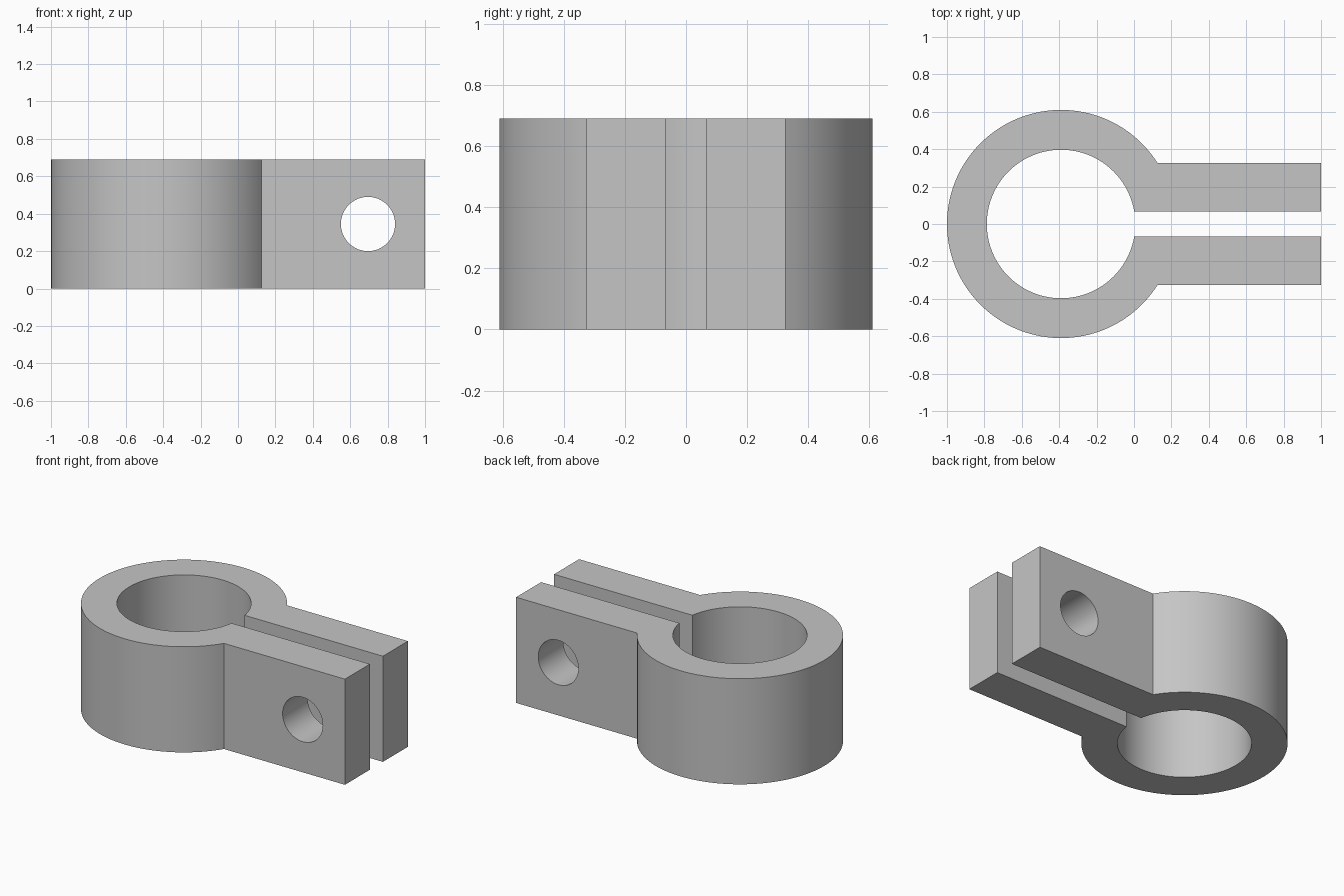
import bpy, bmesh, math

if "Cube" in bpy.data.objects:
    bpy.data.objects.remove(bpy.data.objects["Cube"], do_unlink=True)

HEIGHT = 0.69
CENTRE_X, OUTER, INNER = -0.39, 0.61, 0.397
SLOT, EAR = 0.067, 0.325          # half widths of the slot and of both ears
BOLT_X, BOLT_R = 0.695, 0.145

grey = bpy.data.materials.new("plain grey")
grey.use_nodes = True
colour = (0.56, 0.56, 0.56, 1)
grey.diffuse_color = colour
grey.node_tree.nodes["Principled BSDF"].inputs["Base Color"].default_value = colour


def arc(radius, half_width, steps=96):
    """Points round the ring from the +y edge of the opening to the -y edge."""
    start = math.asin(half_width / radius)
    sweep = 2 * (math.pi - start)
    return [(CENTRE_X + radius * math.cos(start + sweep * i / steps),
             radius * math.sin(start + sweep * i / steps)) for i in range(steps + 1)]


def mesh_object(name, bm):
    bmesh.ops.recalc_face_normals(bm, faces=bm.faces)
    mesh = bpy.data.meshes.new(name)
    bm.to_mesh(mesh)
    bm.free()
    obj = bpy.data.objects.new(name, mesh)
    bpy.context.collection.objects.link(obj)
    mesh.materials.append(grey)
    return obj


# Split ring with two ears, extruded from one outline
outline = (arc(OUTER, EAR) + [(1, -EAR), (1, -SLOT)]
           + arc(INNER, SLOT)[::-1] + [(1, SLOT), (1, EAR)])
bm = bmesh.new()
base = bm.faces.new([bm.verts.new((x, y, 0)) for x, y in outline])
top = bmesh.ops.extrude_face_region(bm, geom=[base], use_keep_orig=True)["geom"]
bmesh.ops.translate(bm, vec=(0, 0, HEIGHT),
                    verts=[v for v in top if isinstance(v, bmesh.types.BMVert)])
clamp = mesh_object("split_ring_clamp", bm)

# Bolt hole through both ears
bm = bmesh.new()
bmesh.ops.create_cone(bm, cap_ends=True, segments=64, radius1=BOLT_R,
                      radius2=BOLT_R, depth=2)
cutter = mesh_object("bolt_hole_cutter", bm)
cutter.location = (BOLT_X, 0, HEIGHT / 2)
cutter.rotation_euler.x = math.pi / 2
cutter.hide_render = True

hole = clamp.modifiers.new("bolt_hole", 'BOOLEAN')
hole.operation = 'DIFFERENCE'
hole.solver = 'EXACT'
hole.object = cutter

bpy.ops.object.select_all(action='DESELECT')
clamp.select_set(True)
bpy.context.view_layer.objects.active = clamp
bpy.ops.object.modifier_apply(modifier=hole.name)
bpy.data.objects.remove(cutter, do_unlink=True)
bpy.ops.object.shade_smooth_by_angle(angle=math.radians(30))
